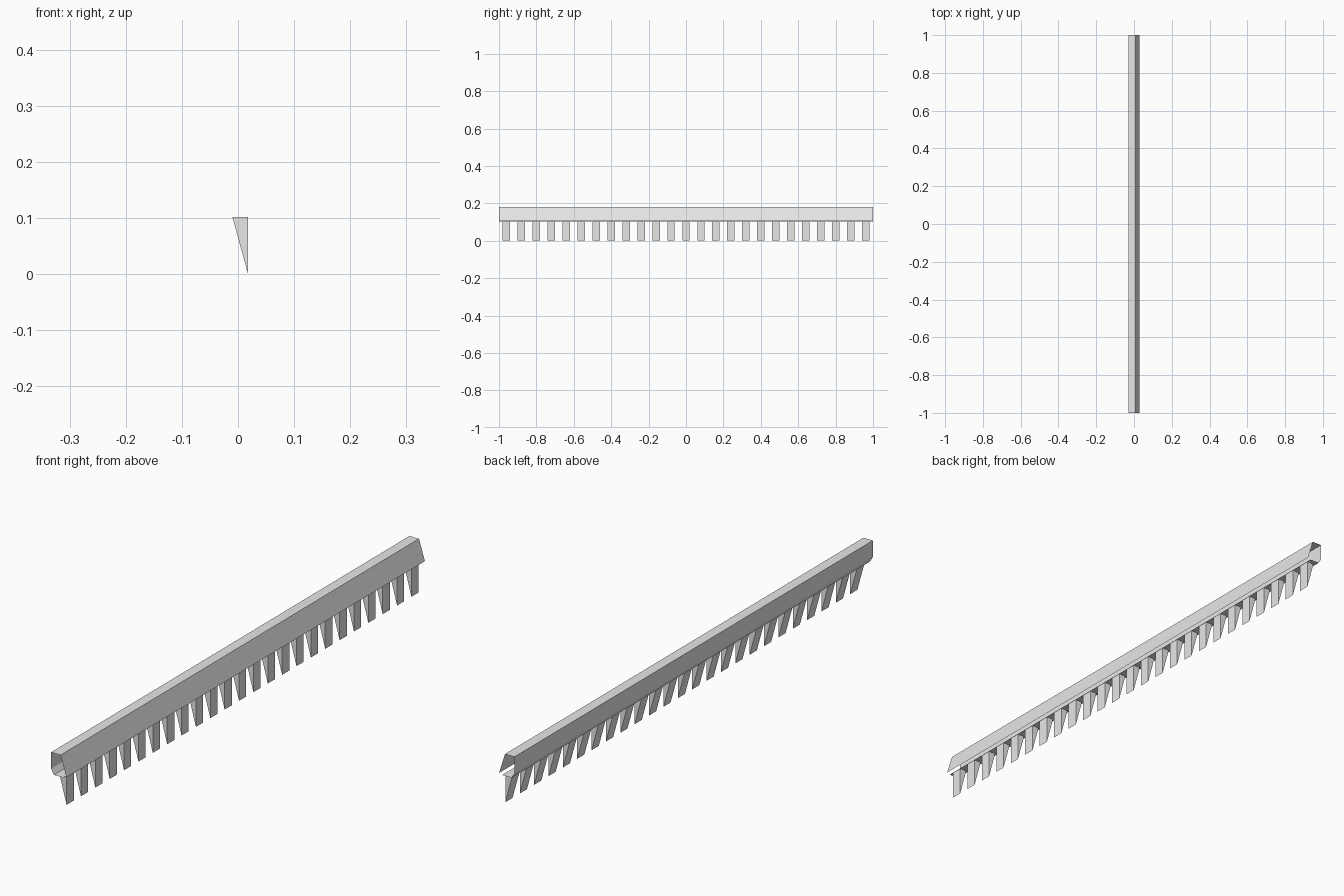
import bpy
import bmesh

cube = bpy.data.objects.get("Cube")
if cube:
    bpy.data.objects.remove(cube, do_unlink=True)

GREY = (0.8, 0.8, 0.8, 1.0)
grey = bpy.data.materials.new("plain_grey")
grey.use_nodes = True
grey.diffuse_color = GREY
grey.node_tree.nodes["Principled BSDF"].inputs["Base Color"].default_value = GREY


def extrude_profile(name, profile, y0, y1, closed):
    """Sweep an (x, z) profile along y; closed profiles get end caps."""
    bm = bmesh.new()
    front = [bm.verts.new((x, y0, z)) for x, z in profile]
    back = [bm.verts.new((x, y1, z)) for x, z in profile]
    count = len(profile)
    for i in range(count if closed else count - 1):
        j = (i + 1) % count
        bm.faces.new((front[i], back[i], back[j], front[j]))
    if closed:
        bm.faces.new(front)
        bm.faces.new(back[::-1])
    mesh = bpy.data.meshes.new(name)
    bm.to_mesh(mesh)
    bm.free()
    mesh.materials.append(grey)
    obj = bpy.data.objects.new(name, mesh)
    bpy.context.collection.objects.link(obj)
    return obj


# Folded sheet rail, open at both ends and along its lower right edge
rail_profile = [(0.03, 0.107), (0.007, 0.18), (-0.03, 0.18),
                (-0.03, 0.122), (-0.019, 0.103), (0.018, 0.103)]
extrude_profile("rail", rail_profile, -1, 1, False)

# Row of wedge-shaped teeth below the rail
tooth_profile = [(0.018, 0.0), (0.018, 0.102), (-0.01, 0.102)]
TEETH = 25
REACH = 0.962
HALF_WIDTH = 0.02
for i in range(TEETH):
    y = -REACH + 2 * REACH * i / (TEETH - 1)
    extrude_profile(f"tooth_{i + 1}", tooth_profile,
                    y - HALF_WIDTH, y + HALF_WIDTH, True)
